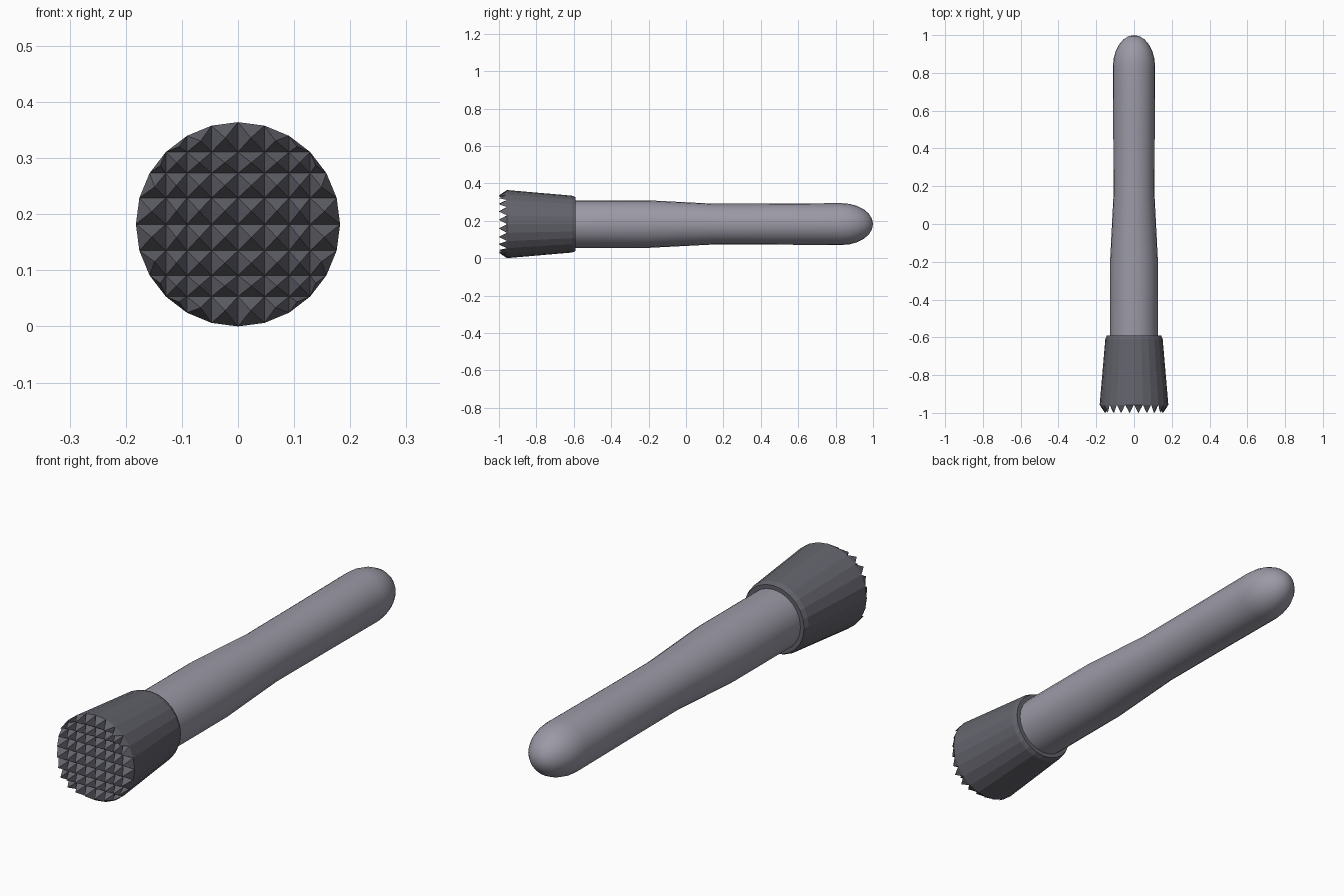
import bpy, bmesh
from math import sin, cos, pi, radians
from mathutils import Vector

if "Cube" in bpy.data.objects:
    bpy.data.objects.remove(bpy.data.objects["Cube"], do_unlink=True)

SIDES = 24
RIM = 0.182       # widest radius, also the height of the axis
RIM_Y = -0.957    # base plane of the teeth


def material(name, color):
    mat = bpy.data.materials.new(name)
    mat.use_nodes = True
    mat.diffuse_color = (*color, 1)
    mat.node_tree.nodes["Principled BSDF"].inputs["Base Color"].default_value = (*color, 1)
    return mat


def ring(bm, y, r):
    steps = [2 * pi * i / SIDES for i in range(SIDES)]
    return [bm.verts.new((r * sin(a), y, RIM + r * cos(a))) for a in steps]


def finish(bm, name, mat, smooth=None):
    bmesh.ops.recalc_face_normals(bm, faces=bm.faces)
    mesh = bpy.data.meshes.new(name)
    bm.to_mesh(mesh)
    bm.free()
    mesh.materials.append(mat)
    obj = bpy.data.objects.new(name, mesh)
    bpy.context.collection.objects.link(obj)
    if smooth:
        bpy.ops.object.select_all(action='DESELECT')
        obj.select_set(True)
        bpy.context.view_layer.objects.active = obj
        bpy.ops.object.shade_smooth_by_angle(angle=radians(smooth))
    return obj


def lathe(name, profile, mat, smooth, tip=None):
    """Turn (y, radius) points around the long axis, closing at an optional tip."""
    bm = bmesh.new()
    rings = [ring(bm, y, r) for y, r in profile]
    for a, b in zip(rings, rings[1:]):
        for i in range(SIDES):
            j = (i + 1) % SIDES
            bm.faces.new((a[i], a[j], b[j], b[i]))
    if tip is not None:
        end = bm.verts.new((0, tip, RIM))
        for i in range(SIDES):
            bm.faces.new((rings[-1][i], rings[-1][(i + 1) % SIDES], end))
    return finish(bm, name, mat, smooth)


light_grey = material("light grey", (0.33, 0.32, 0.38))
dark_grey = material("dark grey", (0.125, 0.125, 0.15))

# Handle: thick near the head, tapering to a waist, with a domed end
handle = [(-0.61, 0.127), (-0.2, 0.127), (0.15, 0.109), (0.5, 0.110), (0.83, 0.112)]
for k in range(1, 6):
    a = k * pi / 12
    handle.append((0.83 + 0.17 * sin(a), 0.112 * cos(a)))
handle.append((0.997, 0.015))
lathe("handle", handle, light_grey, 40, tip=1.0)

# Head: flared cup with a chamfered shoulder
lathe("head", [(RIM_Y, RIM), (-0.61, 0.152), (-0.59, 0.144), (-0.59, 0.12)], dark_grey, 12)

# Teeth: disc cut along lines joining opposite rim corners, each cell raised to a point
bm = bmesh.new()
bm.faces.new(ring(bm, RIM_Y, RIM))
for k in range(-3, 4):
    offset = RIM * sin(k * pi / 12)
    for axis in (Vector((1, 0, 0)), Vector((0, 0, 1))):
        bmesh.ops.bisect_plane(bm, geom=bm.verts[:] + bm.edges[:] + bm.faces[:], dist=1e-4,
                               plane_co=Vector((0, 0, RIM)) + axis * offset, plane_no=axis)
points = bmesh.ops.poke(bm, faces=bm.faces[:])["verts"]
for v in points:
    v.co.y = -1.0
finish(bm, "teeth", dark_grey)
